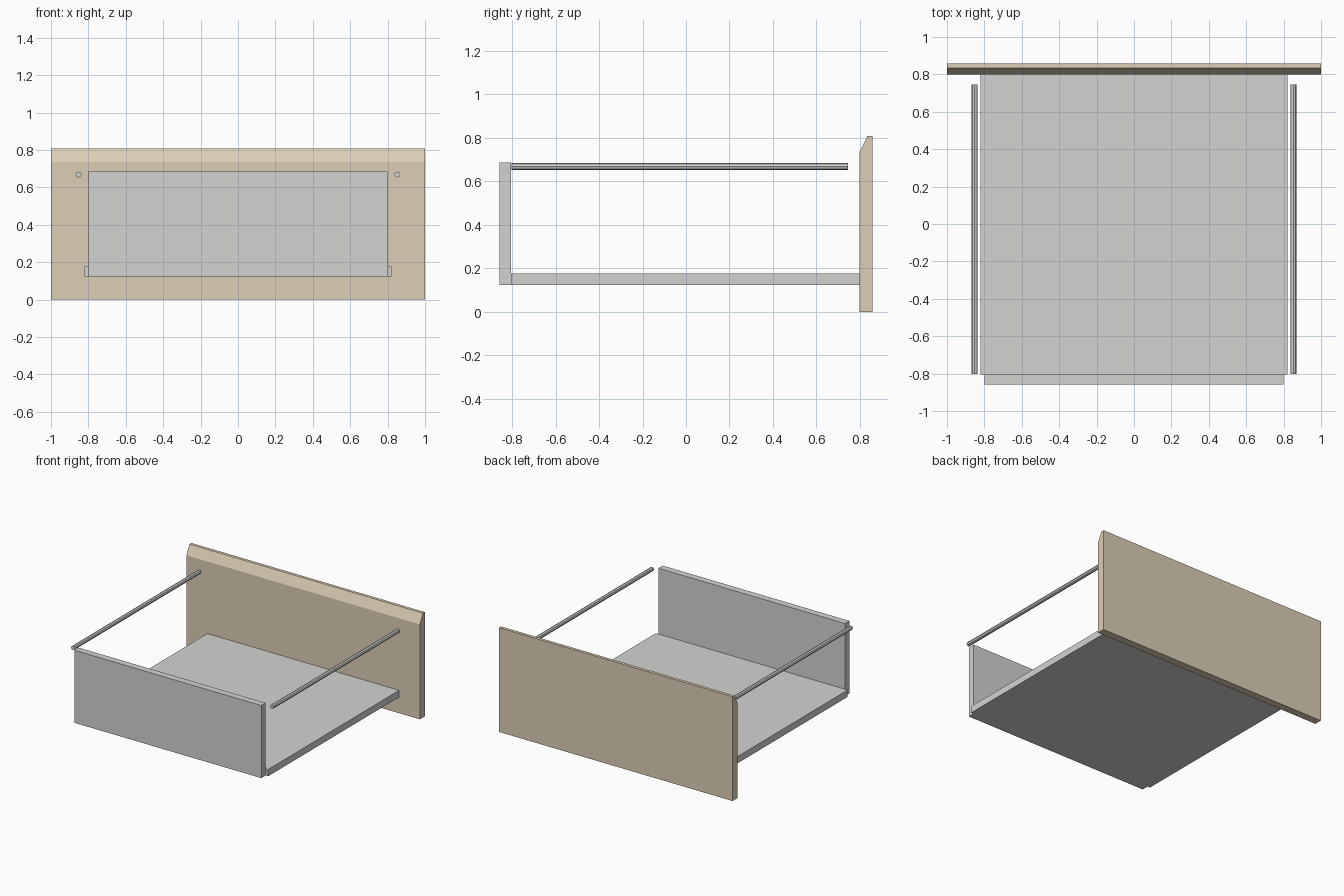
import bpy, bmesh, math
from mathutils import Matrix

if "Cube" in bpy.data.objects:
    bpy.data.objects.remove(bpy.data.objects["Cube"])


def material(name, color):
    m = bpy.data.materials.new(name)
    m.diffuse_color = (*color, 1)
    m.use_nodes = True
    m.node_tree.nodes["Principled BSDF"].inputs["Base Color"].default_value = m.diffuse_color
    return m


wood = material("light_tan", (0.72, 0.62, 0.47))
metal = material("light_grey", (0.65, 0.65, 0.64))


def finish(name, bm, mat):
    bmesh.ops.recalc_face_normals(bm, faces=bm.faces)
    mesh = bpy.data.meshes.new(name)
    bm.to_mesh(mesh)
    bm.free()
    mesh.materials.append(mat)
    obj = bpy.data.objects.new(name, mesh)
    bpy.context.collection.objects.link(obj)
    return obj


def extrude_profile(name, half_width, profile, mat):
    """Extrude a (y, z) profile symmetrically along x."""
    bm = bmesh.new()
    face = bm.faces.new([bm.verts.new((-half_width, y, z)) for y, z in profile])
    ext = bmesh.ops.extrude_face_region(bm, geom=[face])
    verts = [v for v in ext["geom"] if isinstance(v, bmesh.types.BMVert)]
    bmesh.ops.translate(bm, verts=verts, vec=(2 * half_width, 0, 0))
    return finish(name, bm, mat)


def rect(y0, y1, z0, z1):
    return [(y0, z0), (y1, z0), (y1, z1), (y0, z1)]


# Drawer face with its bevelled inner top edge
extrude_profile("drawer_face", 1.0,
                [(0.798, 0), (0.858, 0), (0.858, 0.808), (0.834, 0.808), (0.798, 0.735)], wood)

# Drawer floor and rear wall
extrude_profile("drawer_floor", 0.822, rect(-0.805, 0.798, 0.124, 0.177), metal)
extrude_profile("rear_wall", 0.80, rect(-0.858, -0.805, 0.124, 0.686), metal)

# Side rails
for side, x in (("left", -0.852), ("right", 0.852)):
    bm = bmesh.new()
    bmesh.ops.create_cone(
        bm, cap_ends=True, segments=8, radius1=0.016, radius2=0.016, depth=1.549,
        matrix=Matrix.Translation((x, -0.0285, 0.668)) @ Matrix.Rotation(math.pi / 2, 4, "X"))
    finish(side + "_rail", bm, metal)
